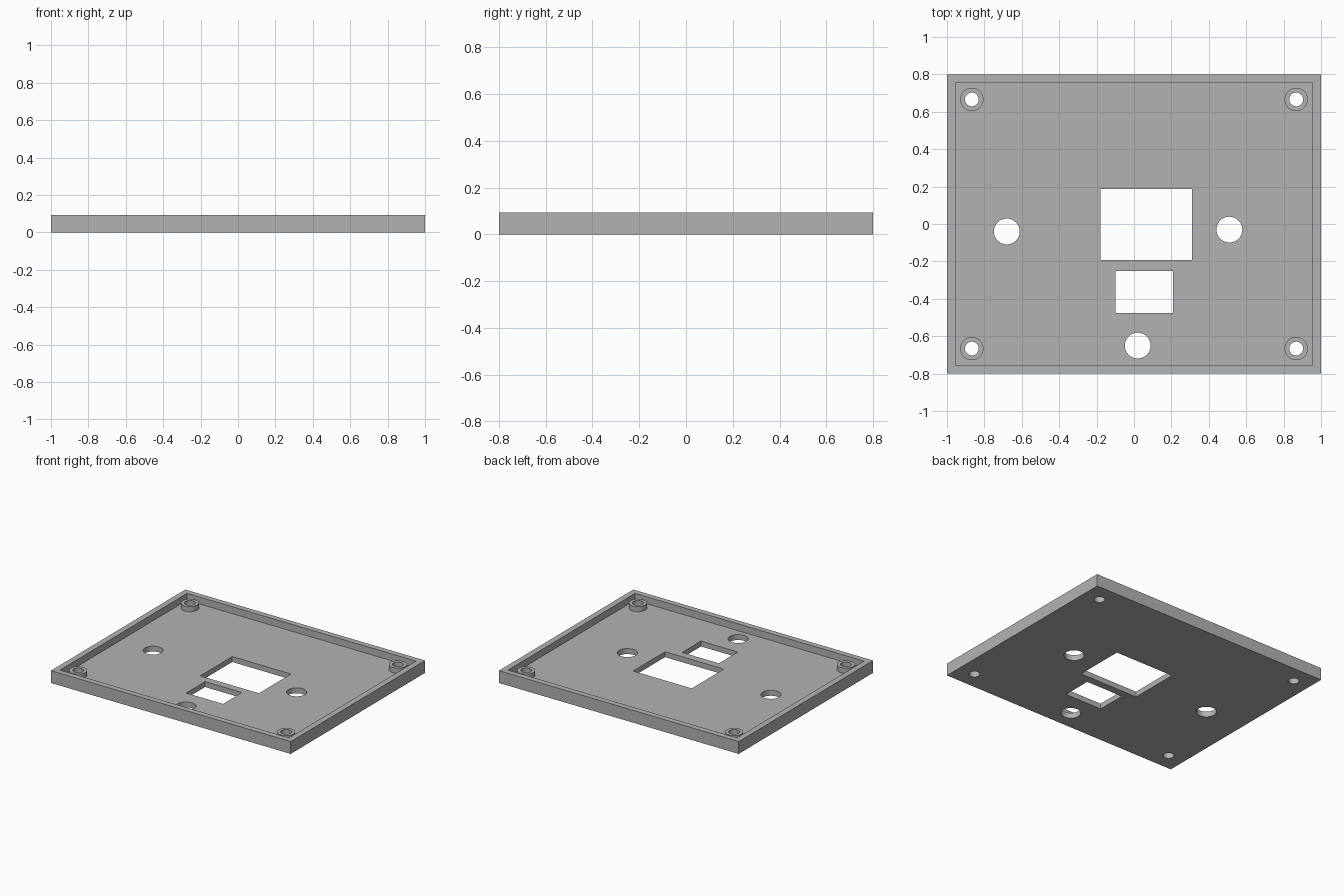
import bpy
import math

cube = bpy.data.objects.get("Cube")
if cube:
    bpy.data.objects.remove(cube, do_unlink=True)

HEIGHT, FLOOR, BOSS_TOP = 0.093, 0.041, 0.08

grey = bpy.data.materials.new("plain grey")
grey.use_nodes = True
colour = (0.45, 0.45, 0.45, 1)
grey.diffuse_color = colour
grey.node_tree.nodes["Principled BSDF"].inputs["Base Color"].default_value = colour


def box(name, x0, x1, y0, y1, z0, z1):
    bpy.ops.mesh.primitive_cube_add(size=1)
    ob = bpy.context.object
    ob.name = name
    ob.location = ((x0 + x1) / 2, (y0 + y1) / 2, (z0 + z1) / 2)
    ob.scale = (x1 - x0, y1 - y0, z1 - z0)
    bpy.ops.object.transform_apply(location=True, rotation=False, scale=True)
    ob.data.materials.append(grey)
    return ob


def cylinder(name, x, y, radius, z0, z1):
    bpy.ops.mesh.primitive_cylinder_add(vertices=48, radius=radius, depth=z1 - z0,
                                        location=(x, y, (z0 + z1) / 2))
    ob = bpy.context.object
    ob.name = name
    ob.data.materials.append(grey)
    return ob


def combine(target, tool, operation):
    """Apply a boolean and remove the tool."""
    mod = target.modifiers.new(tool.name, "BOOLEAN")
    mod.operation, mod.solver, mod.object = operation, "EXACT", tool
    bpy.context.view_layer.objects.active = target
    bpy.ops.object.modifier_apply(modifier=mod.name)
    bpy.data.objects.remove(tool, do_unlink=True)


# Shallow tray with a raised rim
tray = box("cover_tray", -1, 1, -0.8, 0.8, 0, HEIGHT)
combine(tray, box("pocket", -0.955, 0.955, -0.757, 0.757, FLOOR, 0.2), "DIFFERENCE")

# Corner screw bosses with through holes
for x in (-0.867, 0.867):
    for y in (-0.666, 0.666):
        combine(tray, cylinder("boss", x, y, 0.062, FLOOR / 2, BOSS_TOP), "UNION")
        combine(tray, cylinder("screw_hole", x, y, 0.037, -0.1, 0.2), "DIFFERENCE")

# Round openings
for x, y in ((-0.68, -0.04), (0.51, -0.03), (0.02, -0.65)):
    combine(tray, cylinder("round_opening", x, y, 0.069, -0.1, 0.2), "DIFFERENCE")

# Rectangular windows
for x0, x1, y0, y1 in ((-0.18, 0.31, -0.193, 0.188), (-0.1, 0.208, -0.475, -0.25)):
    combine(tray, box("window", x0, x1, y0, y1, -0.1, 0.2), "DIFFERENCE")

# Smooth cylinder walls, keep edges crisp
bpy.ops.object.select_all(action="DESELECT")
tray.select_set(True)
bpy.context.view_layer.objects.active = tray
bpy.ops.object.shade_smooth_by_angle(angle=math.radians(30))
